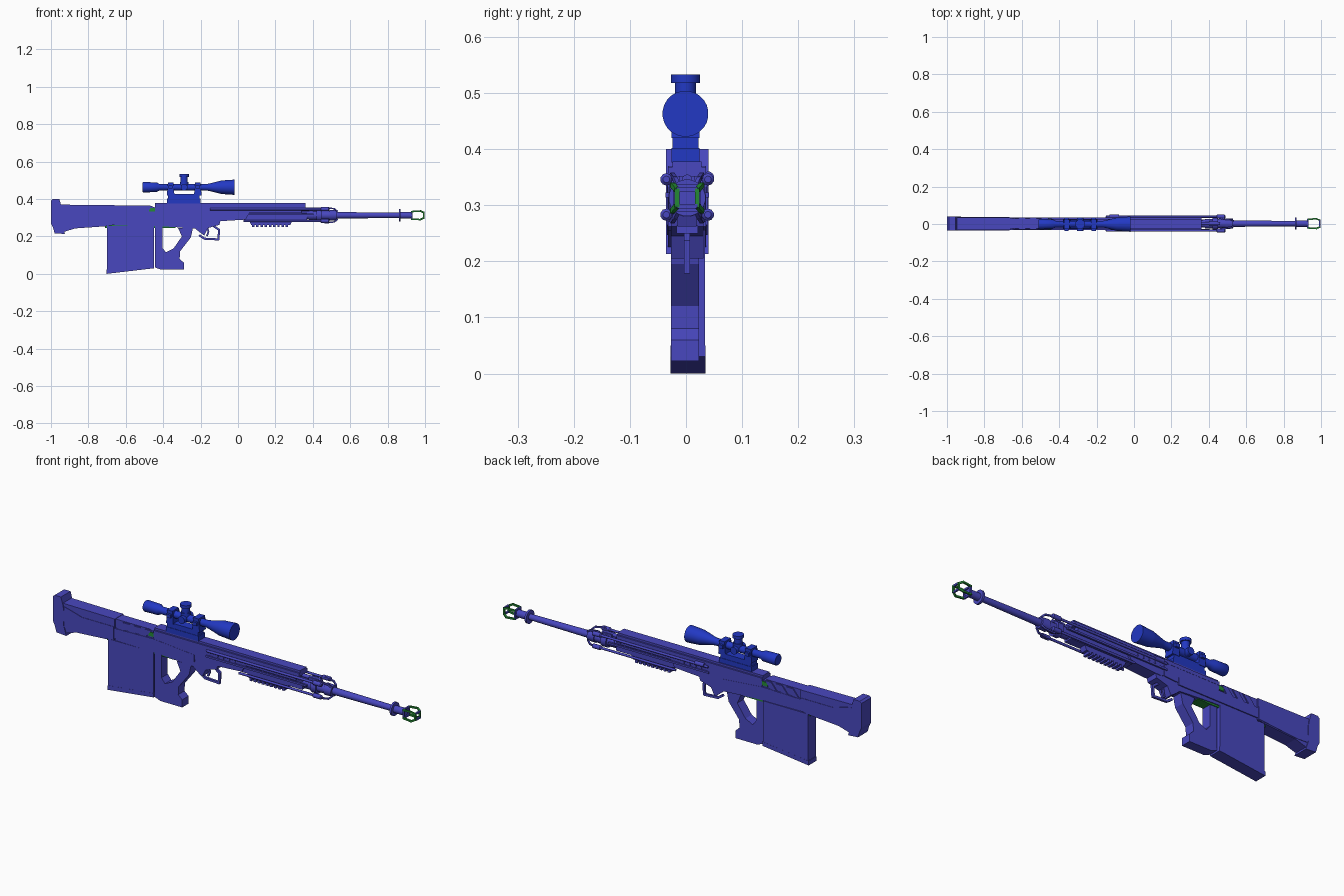
import bpy, bmesh, math
from mathutils import Vector

if "Cube" in bpy.data.objects:
    bpy.data.objects.remove(bpy.data.objects["Cube"])


def material(name, rgb):
    m = bpy.data.materials.new(name)
    m.diffuse_color = (*rgb, 1)
    m.use_nodes = True
    m.node_tree.nodes["Principled BSDF"].inputs["Base Color"].default_value = m.diffuse_color
    return m


BODY = material("violet blue", (0.066, 0.064, 0.52))
SCOPE = material("bright blue", (0.016, 0.04, 0.55))
GREEN = material("green", (0.018, 0.25, 0.035))
CY, BZ = 0.002, 0.313          # centre plane and bore height


def finish(name, bm, mat, smooth=False):
    bmesh.ops.recalc_face_normals(bm, faces=bm.faces)
    me = bpy.data.meshes.new(name)
    bm.to_mesh(me)
    bm.free()
    me.materials.append(mat)
    ob = bpy.data.objects.new(name, me)
    bpy.context.collection.objects.link(ob)
    if smooth:
        bpy.ops.object.select_all(action='DESELECT')
        ob.select_set(True)
        bpy.context.view_layer.objects.active = ob
        bpy.ops.object.shade_smooth_by_angle(angle=math.radians(40))
    return ob


def prism(name, pts, half, mat=BODY, y=CY):
    """Side profile in x, z extruded to both sides of y."""
    bm = bmesh.new()
    rows = [[bm.verts.new((x, y + s * half, z)) for x, z in pts] for s in (-1, 1)]
    bm.faces.new(rows[0])
    bm.faces.new(rows[1][::-1])
    for i in range(len(pts)):
        j = (i + 1) % len(pts)
        bm.faces.new((rows[0][i], rows[0][j], rows[1][j], rows[1][i]))
    return finish(name, bm, mat)


def box(name, x0, x1, z0, z1, half, mat=BODY, y=CY):
    return prism(name, [(x0, z0), (x1, z0), (x1, z1), (x0, z1)], half, mat, y)


def lathe(name, prof, y=CY, z=BZ, n=20, mat=BODY, axis='X'):
    """Turned part: prof holds (position along axis, radius)."""
    bm = bmesh.new()
    rings = []
    for t, r in prof:
        ring = []
        for k in range(n):
            a = 2 * math.pi * (k + 0.5) / n
            u, v = r * math.cos(a), r * math.sin(a)
            co = {'X': (t, y + u, z + v), 'Y': (y + u, t, z + v),
                  'Z': (y + u, z + v, t)}[axis]
            ring.append(bm.verts.new(co))
        rings.append(ring)
    for a, b in zip(rings, rings[1:]):
        for k in range(n):
            j = (k + 1) % n
            bm.faces.new((a[k], a[j], b[j], b[k]))
    bm.faces.new(rings[0])
    bm.faces.new(rings[-1])
    return finish(name, bm, mat, True)


def bars(name, path, r=0.004, mat=BODY, n=4, closed=False):
    """Round or square rods following a list of points."""
    bm = bmesh.new()
    pts = [Vector(p) for p in path]
    for p, q in zip(pts, pts[1:] + (pts[:1] if closed else [])):
        d = (q - p).normalized()
        side = d.cross(Vector((0, 0, 1) if abs(d.z) < 0.9 else (0, 1, 0))).normalized()
        up = side.cross(d)
        ends = []
        for c in (p - d * r * 0.6, q + d * r * 0.6):
            ends.append([bm.verts.new(c + r * 1.3 * (math.cos(a) * side + math.sin(a) * up))
                         for a in (2 * math.pi * (k + 0.5) / n for k in range(n))])
        for k in range(n):
            j = (k + 1) % n
            bm.faces.new((ends[0][k], ends[0][j], ends[1][j], ends[1][k]))
        bm.faces.new(ends[0])
        bm.faces.new(ends[1])
    return finish(name, bm, mat)


# Shoulder stock with butt pad and raised lower panel
prism("stock", [(-.955, .37), (-.66, .367), (-.66, .262), (-.71, .254), (-.87, .243),
                (-.93, .225), (-.955, .225)], .034)
prism("butt_pad", [(-1, .392), (-.99, .4), (-.955, .4), (-.945, .365), (-.938, .33),
                   (-.94, .26), (-.925, .213), (-.98, .217), (-.99, .25), (-1, .27)], .038)
prism("stock_panel", [(-.94, .355), (-.90, .345), (-.84, .328), (-.665, .328),
                      (-.665, .265), (-.87, .247), (-.94, .25)], .036)

# Receiver core, slanted side ribs and bolt
prism("rear_receiver", [(-.67, .27), (-.43, .27), (-.43, .35), (-.47, .365), (-.66, .365)], .027)
for i in range(3):
    x = -.65 + i * .06
    prism(f"receiver_rib_{i}", [(x, .318), (x + .035, .318), (x + .07, .36), (x + .035, .36)], .032)
box("bolt", -.475, -.42, .332, .352, .031, GREEN)
prism("receiver_side", [(-.66, .32), (-.45, .325), (-.22, .305), (-.22, .27), (-.66, .27)], .034)
prism("lower_receiver", [(-.69, .298), (-.45, .305), (-.2, .305), (-.09, .295), (-.1, .262),
                         (-.16, .245), (-.18, .205), (-.205, .222), (-.23, .243),
                         (-.42, .255), (-.66, .258)], .029)
prism("upper_receiver", [(-.445, .358), (-.14, .358), (-.14, .285), (-.2, .28), (-.42, .3),
                         (-.445, .32)], .033)
box("inner_frame", -.71, -.335, .246, .262, .025, GREEN)

# Full length top rail with a stepped cap
box("top_rail", -.445, .36, .35, .368, .034)
box("rail_cap", -.445, .36, .366, .378, .026)

# Magazine with front rib
prism("magazine", [(-.70, .256), (-.45, .256), (-.45, .033), (-.70, .002)], .0305, y=.0035)
prism("magazine_floor", [(-.703, .022), (-.448, .05), (-.448, .03), (-.703, 0)], .031, y=.0035)

# Thumbhole grip
prism("grip", [(-.443, .255), (-.405, .255), (-.405, .14), (-.385, .115), (-.345, .135),
               (-.30, .20), (-.32, .245), (-.24, .25), (-.252, .195), (-.31, .12),
               (-.312, .08), (-.29, .06), (-.29, .022), (-.41, .022), (-.443, .034)],
      .025, y=-.002)

# Trigger guard and trigger
bars("trigger_guard", [(-.205, CY, .205), (-.18, CY, .188), (-.105, CY, .184),
                       (-.101, CY, .235), (-.14, CY, .262)], .006)
bars("trigger", [(-.165, CY, .25), (-.158, CY, .225), (-.165, CY, .205)], .005)

# Handguard with oval vents and lower accessory rail
prism("handguard", [(-.16, .352), (.34, .352), (.34, .325), (.06, .325), (.04, .29),
                    (-.12, .28), (-.16, .29)], .031)
box("barrel_cradle", .03, .37, .284, .326, .022)
for s in (-1, 1):
    for i in range(4):
        x = -.10 + i * .032
        prism(f"vent_{i}_{s}", [(x + .012 * math.cos(a) + .25 * .018 * math.sin(a),
                                 .332 + .018 * math.sin(a))
                                for a in (k * math.pi / 4 for k in range(8))],
              .003, y=CY + s * .032)
prism("accessory_rail", [(.06, .285), (.29, .285), (.28, .262), (.07, .262)], .017)
for i in range(9):
    box(f"rail_tooth_{i}", .075 + i * .0225, .088 + i * .0225, .250, .264, .019)

# Folded support legs: four rods with feet and swing arms around the collar
for sy in (-1, 1):
    for z in (.283, .346):
        t = f"{'left' if sy > 0 else 'right'}_{'upper' if z > .3 else 'lower'}"
        lathe("support_rod_" + t, [(-.15 if z > .3 else .03, .006), (.44, .006), (.445, .011),
                                   (.485, .011), (.49, .006)], CY + sy * .037, z, 10)
        k = 1 if z > .3 else -1
        bars("swing_arm_" + t, [(.44, CY + sy * .034, BZ + k * .028),
                                (.47, CY + sy * .026, BZ + k * .041),
                                (.515, CY + sy * .022, BZ + k * .035),
                                (.53, CY + sy * .016, BZ + k * .022)], .004)
    bars(f"side_bar_{sy}", [(-.15, CY + sy * .034, .318), (.40, CY + sy * .034, .318)], .005)
lathe("charging_knob", [(-.13, .01), (-.08, .01)], .04, .35, 12)

# Barrel, collars and muzzle flange
lathe("barrel", [(-.1, .022), (.38, .022), (.38, .026), (.42, .026), (.42, .034), (.45, .034),
                 (.45, .024), (.49, .024), (.49, .029), (.53, .027), (.53, .0175),
                 (.85, .0145), (.86, .0145), (.86, .033), (.87, .033), (.87, .018),
                 (.928, .018)])
lathe("gas_tube", [(.2, .009), (.46, .009)], CY, .346, 10)
box("gas_block", .40, .45, .31, .352, .014)

# Open muzzle cage: corner bars, rear frame and smaller front frame
corners = [(-1, -1), (1, -1), (1, 1), (-1, 1)]
bars("cage_rear_frame", [(.93, CY + .021 * a, BZ + .02 * b) for a, b in corners], .0045,
     BODY, closed=True)
for i, (a, b) in enumerate(corners):
    bars(f"cage_bar_{i}", [(.93, CY + a * .023, BZ + b * .02), (.975, CY + a * .026, BZ + b * .023),
                           (.993, CY + a * .018, BZ + b * .014)], .0045, GREEN)
for s in (-1, 1):
    bars(f"cage_front_upright_{s}", [(.993, CY + s * .018, BZ - .014),
                                     (.993, CY + s * .018, BZ + .014)], .0045, GREEN)
    bars(f"cage_front_cross_{s}", [(.993, CY - .016, BZ + s * .015),
                                   (.993, CY + .016, BZ + s * .015)], .0045, BODY)

# Telescopic sight
SZ, SY = .463, -.001
lathe("scope_tube", [(-.51, .025), (-.505, .028), (-.435, .026), (-.42, .018), (-.165, .018),
                     (-.15, .021), (-.09, .036), (-.08, .037), (-.022, .041), (-.018, .041)],
      SY, SZ, 24, SCOPE)
lathe("scope_top_turret", [(.46, .023), (.492, .023), (.492, .019), (.518, .019), (.518, .026),
                           (.533, .026)], -.288, SY, 20, SCOPE, 'Z')
lathe("scope_side_turrets", [(-.038, .018), (.036, .018)], -.288, SZ, 20, SCOPE, 'Y')

# Sight mount: base, saddle and two ring clamps
box("mount_base", -.38, -.2, .376, .402, .025, SCOPE, SY)
box("mount_saddle", -.375, -.205, .40, .427, .023, SCOPE, SY)
for i, x in enumerate((-.375, -.23)):
    prism(f"mount_ring_{i}", [(x - .005, .42), (x + .035, .42), (x + .03, .488), (x, .488)],
          .025, SCOPE, SY)
    box(f"ring_clamp_{i}", x + .004, x + .026, .455, .472, .036, SCOPE, SY)
